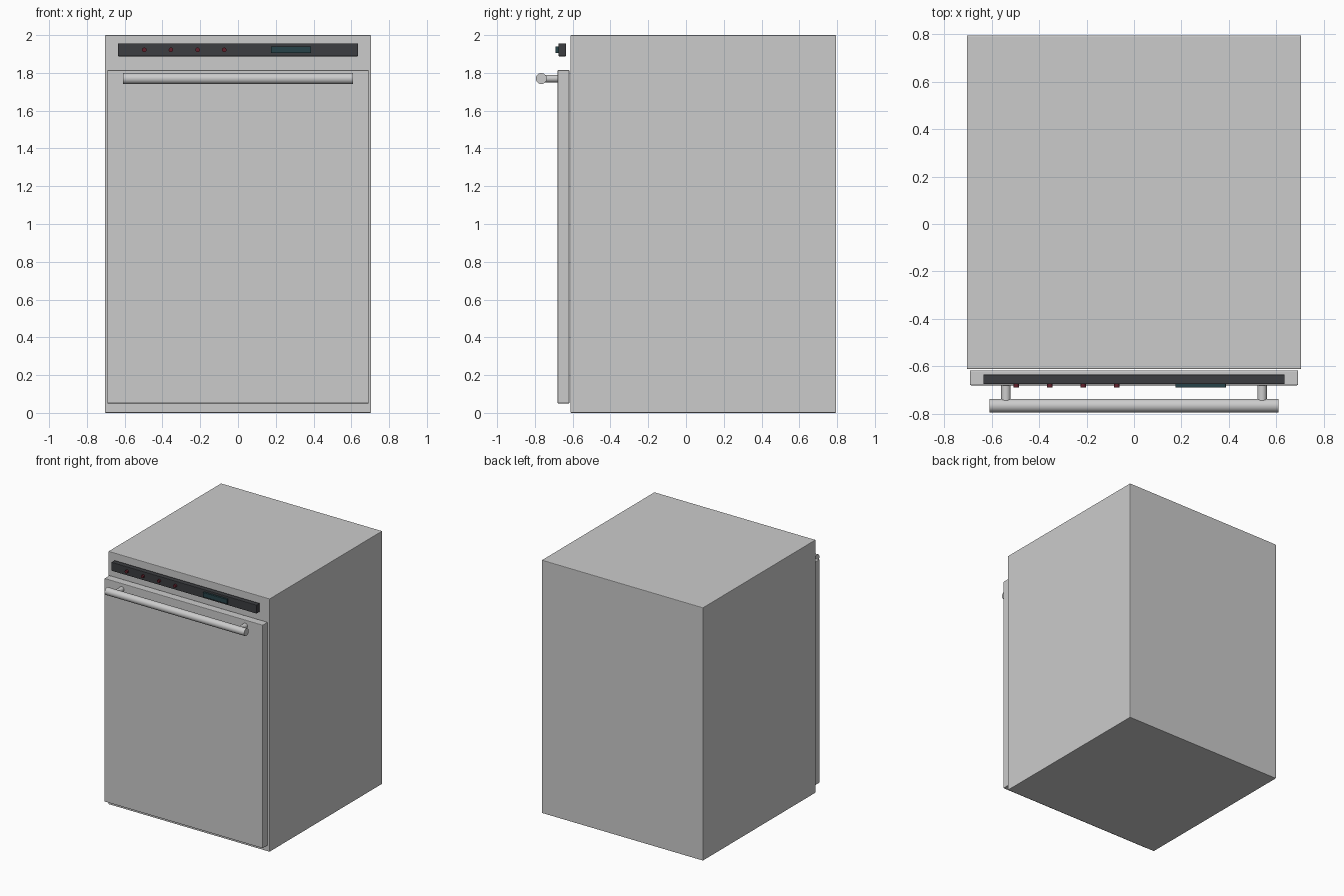
import bpy
from math import pi

if "Cube" in bpy.data.objects:
    bpy.data.objects.remove(bpy.data.objects["Cube"])


def material(name, color):
    m = bpy.data.materials.new(name)
    m.diffuse_color = (*color, 1)
    m.use_nodes = True
    m.node_tree.nodes["Principled BSDF"].inputs["Base Color"].default_value = m.diffuse_color
    return m


def finish(ob, name, mat, bevel):
    ob.name = name
    if mat:
        ob.data.materials.append(mat)
    if bevel:
        b = ob.modifiers.new("Bevel", "BEVEL")
        b.width = bevel
        b.segments = 2
    return ob


def box(name, x, y, z, mat=None, bevel=0.003):
    # x, y, z are (min, max) pairs
    bpy.ops.mesh.primitive_cube_add(size=1, location=[(a + b) / 2 for a, b in (x, y, z)])
    ob = bpy.context.object
    ob.scale = [b - a for a, b in (x, y, z)]
    bpy.ops.object.transform_apply(location=False, rotation=False, scale=True)
    return finish(ob, name, mat, bevel)


def rod(name, center, radius, length, rotation, mat=None, bevel=0):
    bpy.ops.mesh.primitive_cylinder_add(vertices=32, radius=radius, depth=length,
                                        location=center, rotation=rotation)
    bpy.ops.object.shade_smooth_by_angle()
    return finish(bpy.context.object, name, mat, bevel)


black = material("black_plastic", (0.045, 0.047, 0.052))
red = material("button_red", (0.12, 0.015, 0.025))
teal = material("display_glass", (0.02, 0.055, 0.065))

ALONG_X = (0, pi / 2, 0)
ALONG_Y = (pi / 2, 0, 0)

# cabinet and door
box("cabinet", (-0.705, 0.705), (-0.612, 0.795), (0, 2), bevel=0.004)
box("door", (-0.692, 0.692), (-0.68, -0.617), (0.05, 1.815), bevel=0.004)

# control strip with display and buttons
box("control_panel", (-0.635, 0.635), (-0.675, -0.635), (1.888, 1.956), black)
box("display", (0.175, 0.387), (-0.69, -0.67), (1.904, 1.94), teal, 0.001)
for i in range(4):
    rod(f"button_{i + 1}", (-0.496 + 0.141 * i, -0.68, 1.922), 0.012, 0.02, ALONG_Y, red)

# bar handle on two posts
rod("handle_bar", (0, -0.766, 1.77), 0.029, 1.22, ALONG_X)
for side, x in (("left", -0.54), ("right", 0.54)):
    rod(f"handle_post_{side}", (x, -0.72, 1.77), 0.02, 0.09, ALONG_Y)
